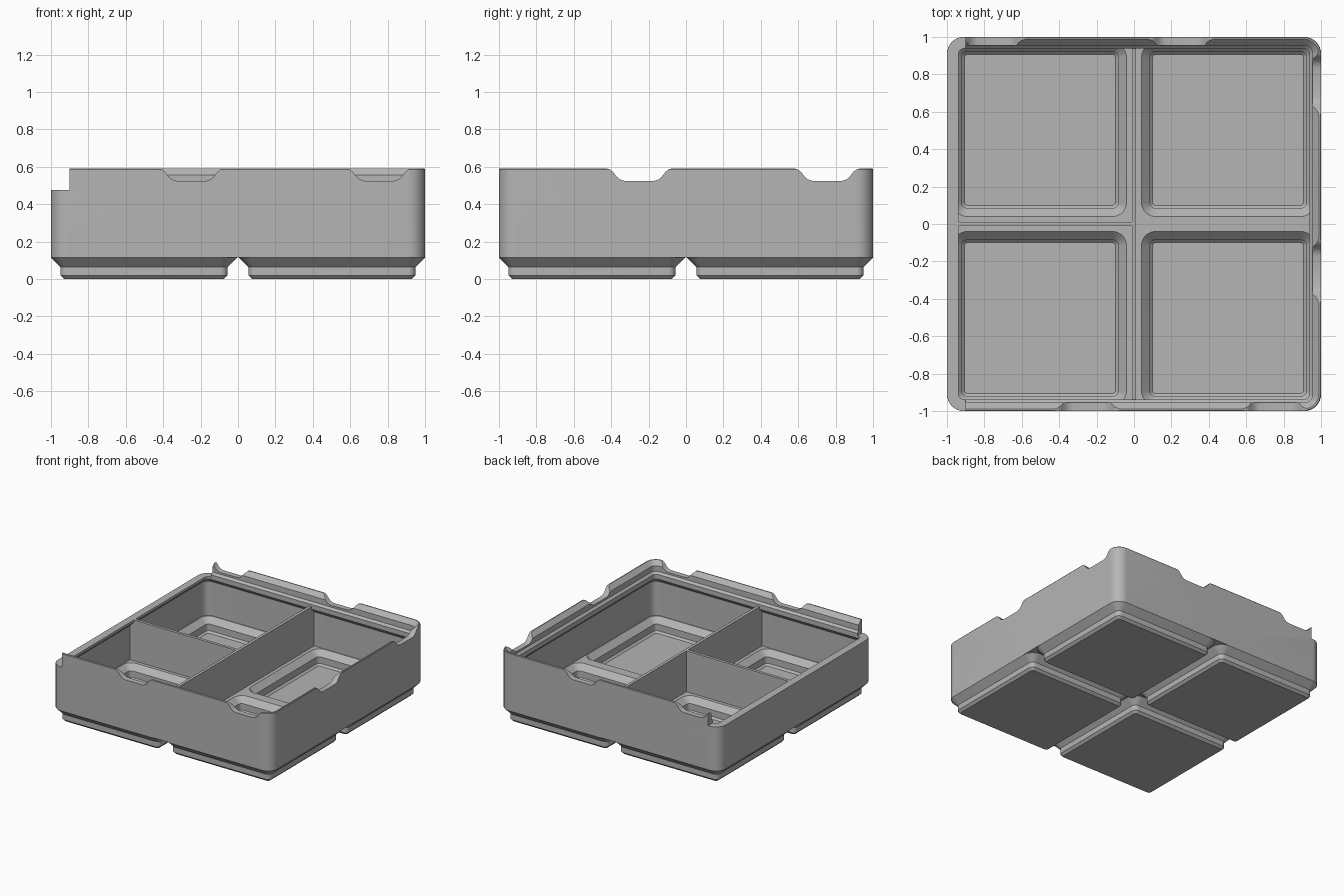
import bpy, bmesh, math
from mathutils import Matrix, Vector

cube = bpy.data.objects.get("Cube")
if cube:
    bpy.data.objects.remove(cube, do_unlink=True)

grey = bpy.data.materials.new("plain_grey")
grey.use_nodes = True
colour = (0.46, 0.46, 0.46, 1)
grey.diffuse_color = colour
grey.node_tree.nodes["Principled BSDF"].inputs["Base Color"].default_value = colour

CORNER_STEPS = 8
PITCH = 0.503
FLOOR, RIM, TOP = 0.14, 0.475, 0.59


def rounded_square(half, radius):
    pts = []
    for quarter in range(4):
        for i in range(CORNER_STEPS + 1):
            a = math.pi / 2 * (quarter + i / CORNER_STEPS)
            mid = math.pi / 2 * quarter + math.pi / 4
            c = half - radius
            pts.append((math.copysign(c, math.cos(mid)) + radius * math.cos(a),
                        math.copysign(c, math.sin(mid)) + radius * math.sin(a)))
    return pts


def loft(bm, profile, centre=(0, 0)):
    """Closed solid through rounded squares given as (half, radius, z)."""
    rings = [[bm.verts.new((x + centre[0], y + centre[1], z))
              for x, y in rounded_square(half, r)] for half, r, z in profile]
    for lower, upper in zip(rings, rings[1:]):
        n = len(lower)
        for i in range(n):
            j = (i + 1) % n
            bm.faces.new((lower[i], lower[j], upper[j], upper[i]))
    bm.faces.new(rings[0][::-1])
    bm.faces.new(rings[-1])


def add_object(name, bm):
    bmesh.ops.recalc_face_normals(bm, faces=bm.faces)
    mesh = bpy.data.meshes.new(name)
    bm.to_mesh(mesh)
    bm.free()
    mesh.materials.append(grey)
    ob = bpy.data.objects.new(name, mesh)
    bpy.context.collection.objects.link(ob)
    return ob


def box(name, low, high):
    bm = bmesh.new()
    bmesh.ops.create_cube(bm, size=1)
    low, high = Vector(low), Vector(high)
    for v in bm.verts:
        v.co = (low + high) / 2 + v.co * (high - low)
    return add_object(name, bm)


def combine(target, tool, operation):
    mod = target.modifiers.new(tool.name, "BOOLEAN")
    mod.operation, mod.object, mod.solver = operation, tool, "EXACT"
    bpy.context.view_layer.objects.active = target
    bpy.ops.object.modifier_apply(modifier=mod.name)
    bpy.data.objects.remove(tool, do_unlink=True)


def four_lofts(name, profile):
    bm = bmesh.new()
    for sx in (-1, 1):
        for sy in (-1, 1):
            loft(bm, profile, (sx * PITCH, sy * PITCH))
    return add_object(name, bm)


# Outer wall, stepped stacking lip, inner wall and floor
bm = bmesh.new()
loft(bm, [(1, 0.09, 0.116), (1, 0.09, 0.585), (0.996, 0.086, TOP),
          (0.988, 0.078, TOP), (0.955, 0.045, 0.555), (0.955, 0.045, 0.51),
          (0.938, 0.03, 0.493), (0.938, 0.03, 0.455),
          (0.972, 0.062, 0.42), (0.972, 0.062, FLOOR)])
tray = add_object("tray_body", bm)

# Four stepped feet and the hollows inside them
feet = four_lofts("feet", [(0.427, 0.019, 0), (0.446, 0.038, 0.019),
                           (0.446, 0.038, 0.063), (0.497, 0.089, 0.114),
                           (0.497, 0.089, 0.125)])
combine(tray, feet, "UNION")
pockets = four_lofts("pockets", [(0.403, 0.015, 0.026), (0.418, 0.03, 0.041),
                                 (0.418, 0.03, 0.095), (0.463, 0.075, FLOOR),
                                 (0.463, 0.075, FLOOR + 0.03)])
combine(tray, pockets, "DIFFERENCE")

# Open side where the lip is removed
combine(tray, box("lip_cut", (-1.1, -1.1, RIM), (-0.9, 1.1, 0.7)), "DIFFERENCE")

# Curved notches in the lip, two on each of three sides
half_notch = [(0.08, 0.525), (0.103, 0.532), (0.12, 0.546), (0.138, 0.57),
              (0.152, 0.583), (0.172, TOP), (0.172, 0.65)]
outline = half_notch + [(-x, z) for x, z in reversed(half_notch)]
bm = bmesh.new()
for turn in range(3):
    for middle in (-0.25, 0.755):
        spin = Matrix.Rotation(turn * math.pi / 2, 3, "Z")
        face = bm.faces.new([bm.verts.new(spin @ Vector((middle + x, -1.1, z)))
                             for x, z in outline])
        ext = bmesh.ops.extrude_face_region(bm, geom=[face], use_keep_orig=True)
        moved = [g for g in ext["geom"] if isinstance(g, bmesh.types.BMVert)]
        bmesh.ops.translate(bm, verts=moved, vec=spin @ Vector((0, 0.18, 0)))
combine(tray, add_object("notches", bm), "DIFFERENCE")

# Thin walls between the compartments
long_divider = box("long_divider", (-0.012, -0.98, FLOOR - 0.01), (0.012, 0.98, RIM))
short_divider = box("short_divider", (-0.98, -0.012, FLOOR - 0.01), (0, 0.012, RIM))

# Smooth curves, sharp edges
bpy.ops.object.select_all(action="DESELECT")
tray.select_set(True)
bpy.context.view_layer.objects.active = tray
bpy.ops.object.shade_smooth_by_angle(angle=math.radians(25))
